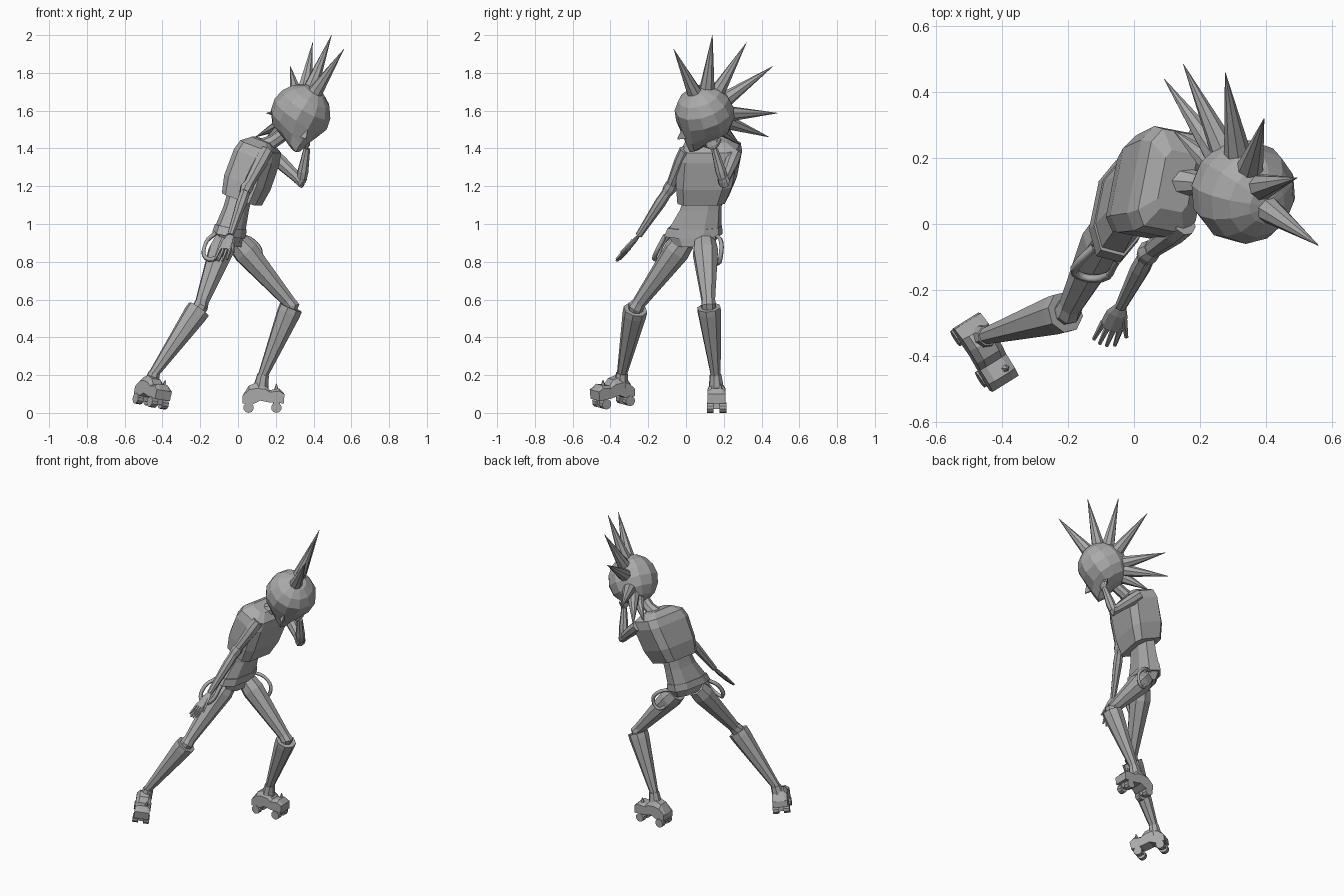
import bpy, bmesh, math
from mathutils import Vector, Matrix

cube = bpy.data.objects.get("Cube")
if cube:
    bpy.data.objects.remove(cube)

grey = bpy.data.materials.new("plain_grey")
grey.use_nodes = True
tone = (0.4, 0.4, 0.4, 1)
grey.diffuse_color = tone
grey.node_tree.nodes["Principled BSDF"].inputs["Base Color"].default_value = tone


def finish(name, bm, matrix=None):
    if matrix:
        bm.transform(matrix)
    bmesh.ops.recalc_face_normals(bm, faces=bm.faces)
    mesh = bpy.data.meshes.new(name)
    bm.to_mesh(mesh)
    bm.free()
    mesh.materials.append(grey)
    obj = bpy.data.objects.new(name, mesh)
    bpy.context.scene.collection.objects.link(obj)


def skin(bm, rings):
    """Bridge equal rings of points and cap both ends."""
    loops = [[bm.verts.new(p) for p in ring] for ring in rings]
    n = len(loops[0])
    for a, b in zip(loops, loops[1:]):
        for i in range(n):
            j = (i + 1) % n
            bm.faces.new((a[i], a[j], b[j], b[i]))
    bm.faces.new(loops[0])
    bm.faces.new(loops[-1])


def limb(name, points, radii, sides=8, flat=1.0, side=(0.3, 1, 0.1)):
    """Faceted tube along a path; flat thins it across the side axis."""
    pts = [Vector(p) for p in points]
    rings = []
    for i, p in enumerate(pts):
        d = (pts[min(i + 1, len(pts) - 1)] - pts[max(i - 1, 0)]).normalized()
        u = Vector(side)
        u = (u - d * u.dot(d)).normalized()
        v = d.cross(u)
        rings.append([p + radii[i] * (u * math.cos(t) + v * math.sin(t) * flat)
                      for t in (2 * math.pi * k / sides for k in range(sides))])
    bm = bmesh.new()
    skin(bm, rings)
    finish(name, bm)


def body(name, levels, forward, left, chamfer=0.5):
    """Loft of chamfered rectangles: (centre, half depth, half width)."""
    f, l = Vector(forward).normalized(), Vector(left).normalized()
    k = 1 - chamfer
    corners = [(1, k), (k, 1), (-k, 1), (-1, k), (-1, -k), (-k, -1), (k, -1), (1, -k)]
    bm = bmesh.new()
    skin(bm, [[Vector(c) + f * d * a + l * w * b for a, b in corners] for c, d, w in levels])
    finish(name, bm)


def strap(name, points, width):
    curve = bpy.data.curves.new(name, "CURVE")
    curve.dimensions = "3D"
    curve.bevel_depth = width
    curve.bevel_resolution = 0
    curve.resolution_u = 4
    spline = curve.splines.new("BEZIER")
    spline.bezier_points.add(len(points) - 1)
    for bp, p in zip(spline.bezier_points, points):
        bp.co = p
        bp.handle_left_type = bp.handle_right_type = "AUTO"
    curve.materials.append(grey)
    obj = bpy.data.objects.new(name, curve)
    bpy.context.scene.collection.objects.link(obj)


# Torso: jacket leaning forward, waist, hips and belt
fwd, left = (0.93, -0.18, -0.35), (0.19, 0.98, 0)
body("jacket", [((0.02, 0.092, 1.13), 0.096, 0.128), ((0.05, 0.108, 1.22), 0.112, 0.15),
                ((0.1, 0.125, 1.36), 0.108, 0.162), ((0.12, 0.13, 1.41), 0.095, 0.15),
                ((0.13, 0.13, 1.445), 0.05, 0.09)], fwd, left, 0.3)
hip_fwd, hip_left = (0.95, -0.25, -0.2), (0.2, 0.98, 0.0)
body("waist", [((0.01, 0.095, 1.16), 0.058, 0.095), ((-0.01, 0.078, 1.08), 0.06, 0.105),
               ((-0.045, 0.042, 0.96), 0.072, 0.138), ((-0.04, 0.045, 0.89), 0.058, 0.1)], hip_fwd, hip_left)
body("belt", [((-0.038, 0.047, 0.985), 0.074, 0.138), ((-0.048, 0.038, 0.94), 0.078, 0.148)], hip_fwd, hip_left)
limb("neck", [(0.12, 0.13, 1.4), (0.19, 0.125, 1.44), (0.29, 0.1, 1.51)], [0.05, 0.036, 0.036])
strap("right_hip_loop", [(-0.12, -0.07, 0.95), (-0.17, -0.12, 0.9), (-0.17, -0.155, 0.82),
                         (-0.1, -0.165, 0.83), (-0.05, -0.11, 0.94)], 0.013)
strap("left_hip_loop", [(0.0, 0.16, 0.94), (0.08, 0.185, 0.91), (0.12, 0.185, 0.84),
                        (0.08, 0.17, 0.79), (0.01, 0.15, 0.89)], 0.012)

# Head: faceted ball drawn out to a pointed chin, turned over the right shoulder
head_left = Vector((0.82, 0.46, -0.34)).normalized()
head_up = Vector((0.49, -0.26, 0.83))
head_up = (head_up - head_left * head_up.dot(head_left)).normalized()
head_back = head_up.cross(head_left)
head_at = Vector((0.332, 0.098, 1.582))
head_frame = Matrix.Translation(head_at) @ Matrix((head_left, head_back, head_up)).transposed().to_4x4()
bm = bmesh.new()
bmesh.ops.create_uvsphere(bm, u_segments=12, v_segments=8, radius=0.16)
chin = Vector((0.08, -0.66, -0.75)).normalized()
for v in bm.verts:
    pull = max(0, (v.co.normalized().dot(chin) - 0.5) / 0.5)
    away = v.co - chin * v.co.dot(chin)
    v.co += chin * 0.06 * pull ** 2 - away * 0.5 * pull
finish("head", bm, head_frame)
bm = bmesh.new()
skin(bm, [[(-0.016, -0.135, -0.075), (0.02, -0.135, -0.075), (0.003, -0.14, -0.01)],
          [(-0.002, -0.188, -0.06), (0.006, -0.188, -0.06), (0.003, -0.178, -0.048)]])
finish("nose", bm, head_frame)

# Hair: a crest of long spikes from crown to nape
tips = [(0.56, -0.065, 1.925), (0.495, 0.14, 2.0), (0.395, 0.32, 1.96), (0.277, 0.46, 1.835),
        (0.15, 0.485, 1.587), (0.092, 0.44, 1.46), (0.12, 0.285, 1.42)]
for i, tip in enumerate(tips):
    d = (Vector(tip) - head_at).normalized()
    limb(f"hair_spike_{i + 1}", [head_at + d * 0.13, tip], [0.043, 0.001], 8)


# Arms: sleeve, forearm, cuff, then a flat hand with fingers
def arm(label, shoulder, elbow, wrist, reach, spread):
    s, e, w = Vector(shoulder), Vector(elbow), Vector(wrist)
    limb(label + "_upper_arm", [s, s.lerp(e, 0.3), e], [0.036, 0.038, 0.026])
    limb(label + "_elbow", [e.lerp(s, 0.12), e, e.lerp(w, 0.1)], [0.03, 0.036, 0.03])
    limb(label + "_forearm", [e, e.lerp(w, 0.3), w], [0.026, 0.03, 0.018])
    r, x = Vector(reach), Vector(spread).normalized()
    palm = w + r * 0.55
    limb(label + "_palm", [w, w + r * 0.2, palm], [0.018, 0.034, 0.036], 8, 0.35, x)
    for k in range(4):
        off = k - 1.5
        limb(f"{label}_finger_{k + 1}", [palm - r * 0.08 + x * off * 0.018,
                                         w + r * (1 - 0.06 * abs(off)) + x * off * 0.022], [0.011, 0.006], 5)
    limb(label + "_thumb", [w + r * 0.2 + x * 0.02, w + r * 0.65 + x * 0.055], [0.011, 0.006], 5)


arm("right", (0.155, 0.0, 1.39), (0.045, -0.085, 1.19), (-0.04, -0.25, 0.94), (-0.055, -0.12, -0.14), (1, -0.3, 0))
arm("left", (0.18, 0.26, 1.37), (0.335, 0.2, 1.225), (0.365, 0.15, 1.4), (0.0, -0.03, 0.07), (0.2, 1, 0.1))


# Legs: thigh, knee, flared gaiter and ankle
def leg(label, hip, knee, ankle):
    h, k, a = Vector(hip), Vector(knee), Vector(ankle)
    limb(label + "_thigh", [h, h.lerp(k, 0.15), k], [0.06, 0.07, 0.034])
    limb(label + "_knee", [k.lerp(h, 0.08), k, k.lerp(a, 0.08)], [0.036, 0.042, 0.038])
    limb(label + "_gaiter", [k.lerp(a, 0.03), k.lerp(a, 0.1), k.lerp(a, 0.95)], [0.064, 0.064, 0.026])
    limb(label + "_ankle", [k.lerp(a, 0.92), a - Vector((0, 0, 0.04))], [0.032, 0.042])


leg("right", (-0.07, -0.01, 0.91), (-0.2, -0.265, 0.56), (-0.465, -0.345, 0.18))
leg("left", (-0.0, 0.1, 0.9), (0.285, 0.12, 0.57), (0.12, 0.16, 0.17))

# Skates: profiled boot narrowing upwards, trucks, four wheels and a toe stud
profile = [(-0.095, 0.05), (-0.095, 0.09), (-0.06, 0.145), (-0.02, 0.16), (0.025, 0.15),
           (0.05, 0.12), (0.1, 0.13), (0.128, 0.1), (0.125, 0.05), (0.05, 0.055), (0.0, 0.065), (-0.04, 0.045)]


def skate(label, matrix):
    bm = bmesh.new()
    skin(bm, [[(x, y, z if z < 0.1 else 0.1 + (z - 0.1) * tall) for x, z in profile]
              for y, tall in ((-0.047, 0.5), (-0.028, 1), (0.028, 1), (0.047, 0.5))])
    finish(label + "_boot", bm, matrix)
    for x in (-0.062, 0.085):
        for y in (-0.034, 0.034):
            bm = bmesh.new()
            bmesh.ops.create_cone(bm, segments=10, radius1=0.028, radius2=0.028, depth=0.036, cap_ends=True)
            finish(label + "_wheel", bm, matrix @ Matrix.Translation((x, y, 0.028)) @ Matrix.Rotation(math.pi / 2, 4, "X"))
        bm = bmesh.new()
        bmesh.ops.create_cube(bm, size=1, matrix=Matrix.Translation((x, 0, 0.045)) @ Matrix.Diagonal((0.035, 0.05, 0.05, 1)))
        finish(label + "_truck", bm, matrix)
    bm = bmesh.new()
    bmesh.ops.create_cone(bm, segments=5, radius1=0.016, radius2=0.002, depth=0.04, cap_ends=True)
    finish(label + "_toe_stud", bm, matrix @ Matrix.Translation((0.085, 0.02, 0.135)))


skate("left", Matrix.Translation((0.118, 0.162, 0)))
skate("right", Matrix.Translation((-0.473, -0.373, 0.035)) @ Matrix.Rotation(math.radians(-59), 4, "Z")
      @ Matrix.Rotation(math.radians(7), 4, "Y") @ Matrix.Rotation(math.radians(-8), 4, "X"))
